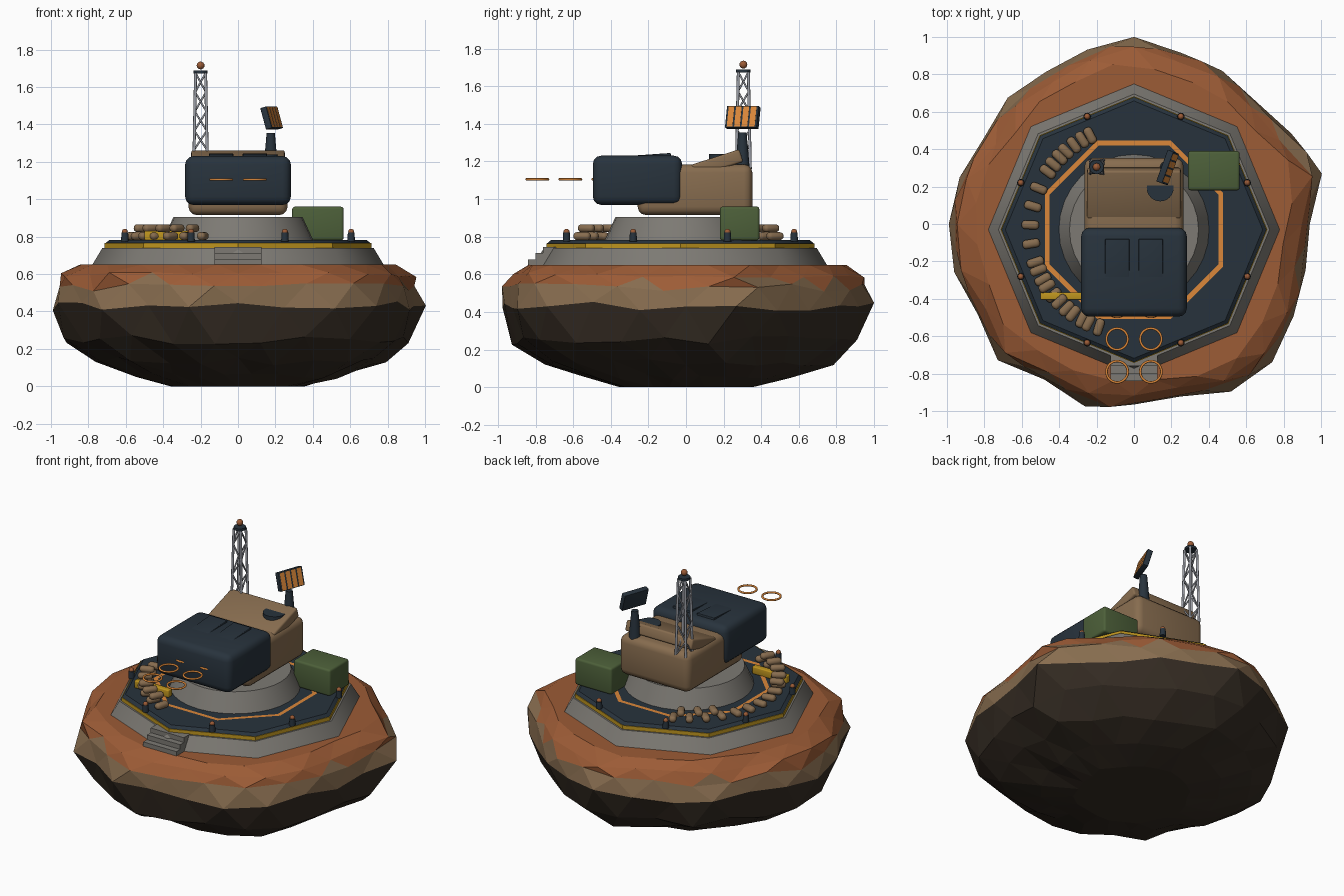
import bpy, bmesh, math, random
from math import sin, cos, pi, radians
from mathutils import Matrix, Vector, Euler

random.seed(4)
cube = bpy.data.objects.get("Cube")
if cube:
    bpy.data.objects.remove(cube)


def material(name, r, g, b):
    col = [(c / 255) ** 2.2 for c in (r, g, b)] + [1]
    m = bpy.data.materials.new(name)
    m.use_nodes = True
    m.diffuse_color = col
    m.node_tree.nodes["Principled BSDF"].inputs["Base Color"].default_value = col
    return m


RUST = material("rust earth", 155, 92, 57)
TAN = material("tan", 134, 108, 80)
DARK = material("dark rock", 56, 48, 40)
CONCRETE = material("concrete", 124, 121, 115)
NAVY = material("dark slate", 44, 54, 63)
ORANGE = material("orange", 218, 134, 60)
YELLOW = material("yellow", 190, 148, 36)
GREEN = material("green", 78, 96, 60)
STEEL = material("steel", 156, 159, 167)
CY = -0.03  # centre of the platform in y


def finish(name, bm, *mats, smooth=False):
    me = bpy.data.meshes.new(name)
    bm.to_mesh(me)
    bm.free()
    for m in mats:
        me.materials.append(m)
    ob = bpy.data.objects.new(name, me)
    bpy.context.collection.objects.link(ob)
    if smooth:
        shade(ob)
    return ob


def shade(ob):
    bpy.ops.object.select_all(action='DESELECT')
    ob.select_set(True)
    bpy.context.view_layer.objects.active = ob
    bpy.ops.object.shade_smooth_by_angle(angle=radians(40))


def box(name, loc, size, mat, bevel=0, rot=(0, 0, 0), segs=3):
    bm = bmesh.new()
    bmesh.ops.create_cube(bm, size=1)
    bmesh.ops.scale(bm, vec=size, verts=bm.verts)
    if bevel:
        bmesh.ops.bevel(bm, geom=bm.edges[:], offset=bevel, segments=segs,
                        profile=0.5, affect='EDGES')
    bm.transform(Matrix.Translation(loc) @ Euler(rot).to_matrix().to_4x4())
    return finish(name, bm, mat, smooth=bevel > 0)


def frustum(name, x, y, z0, z1, r0, r1, mat, segs=16):
    bm = bmesh.new()
    bmesh.ops.create_cone(bm, cap_ends=True, segments=segs, radius1=r0, radius2=r1,
                          depth=z1 - z0, matrix=Matrix.Translation((x, y, (z0 + z1) / 2)))
    return finish(name, bm, mat, smooth=True)


def ball(name, loc, r, mat):
    bm = bmesh.new()
    bmesh.ops.create_uvsphere(bm, u_segments=12, v_segments=8, radius=r,
                              matrix=Matrix.Translation(loc))
    return finish(name, bm, mat, smooth=True)


def ring(name, loc, r, thick, mat):
    bpy.ops.mesh.primitive_torus_add(location=loc, major_radius=r, minor_radius=thick,
                                     major_segments=32, minor_segments=10)
    ob = bpy.context.object
    ob.name = name
    ob.data.materials.append(mat)
    shade(ob)


# Rock: staggered rings that follow an irregular outline
OUTLINE = [.94, 1.04, .97, .925, .945, .95, 1, .965, .94, .955, .925, .965,
           .99, .995, .965, 1.03, .96, 1.01, .965, .955, 1.035, 1.045, .985, .95]
PROFILE = [(0, .36), (.055, .57), (.135, .78), (.25, .93), (.43, 1),
           (.53, .98), (.595, .945), (.65, .87)]
N = len(OUTLINE)
bm = bmesh.new()
rings = []
for k, (z, f) in enumerate(PROFILE):
    row = []
    wobble = .025 if 1 < k < 6 else .015 if k in (1, 6) else 0
    for i in range(N):
        half = k % 2
        a = 2 * pi * (i + half / 2) / N
        r = (OUTLINE[i] + OUTLINE[(i + half) % N]) / 2 * f
        if k != 4:
            r *= 1 + random.uniform(-.025, .02)
        row.append(bm.verts.new((r * cos(a), r * sin(a), z + random.uniform(-wobble, wobble))))
    rings.append(row)
for k in range(len(rings) - 1):
    lo, hi = rings[k], rings[k + 1]
    for i in range(N):
        j = (i + 1) % N
        if k % 2 == 0:
            bm.faces.new((lo[i], lo[j], hi[i]))
            bm.faces.new((lo[j], hi[j], hi[i]))
        else:
            bm.faces.new((lo[i], lo[j], hi[j]))
            bm.faces.new((lo[i], hi[j], hi[i]))
bm.faces.new(rings[0][::-1])
bm.faces.new(rings[-1])
bmesh.ops.recalc_face_normals(bm, faces=bm.faces[:])
for f in bm.faces:
    h = f.calc_center_median().z + random.uniform(-.025, .025)
    f.material_index = 0 if h > .545 else 1 if h > .4 else 2
finish("rock", bm, RUST, TAN, DARK)

# Octagonal platform
frustum("platform_base", 0, CY, .64, .74, .785, .725, CONCRETE, 8)
frustum("hazard_edge", 0, CY, .735, .765, .713, .713, YELLOW, 8)
frustum("deck", 0, CY, .762, .782, .712, .688, NAVY, 8)
frustum("pedestal", 0, CY, .775, .905, .405, .345, CONCRETE, 32)

# Painted octagonal line on the deck
bm = bmesh.new()
loops = [[bm.verts.new((r * cos(a), CY + r * sin(a), .785))
          for a in [pi / 8 + i * pi / 4 for i in range(8)]] for r in (.488, .516)]
for i in range(8):
    j = (i + 1) % 8
    bm.faces.new((loops[0][i], loops[1][i], loops[1][j], loops[0][j]))
finish("deck_line", bm, ORANGE)

# Entry steps
for i in range(3):
    top = .68 + i * .032
    front = -.84 + i * .04
    box("step", (0, (front - .66) / 2, (top + .65) / 2), (.25, -.66 - front, top - .65), CONCRETE)

# Deck lights
for i in range(8):
    a = pi / 8 + i * pi / 4
    x, y = .655 * cos(a), CY + .655 * sin(a)
    frustum("light_post", x, y, .775, .822, .02, .018, NAVY, 12)
    ball("light_bulb", (x, y, .826), .016, RUST)


# Sandbag wall
def sandbag(deg, z):
    a = radians(deg)
    box("sandbag", (.555 * cos(a), CY + .555 * sin(a), z), (.094, .047, .042), TAN,
        bevel=.019, rot=(0, 0, a + random.uniform(-.1, .1)))


for i in range(14):
    sandbag(115 + i * 10.4, .803)
for deg in (120, 131, 141, 203, 213, 224, 234, 244):
    sandbag(deg, .845)
box("barrier", (-.37, -.385, .806), (.26, .04, .05), YELLOW, bevel=.006)

# Supply crate
box("crate", (.427, .285, .87), (.275, .21, .18), GREEN, bevel=.014)

# Turret body with a sloping roof slab
box("turret_body", (0, .048, 1.05), (.53, .61, .27), TAN, bevel=.045)
box("roof_slab", (0, .165, 1.19), (.5, .27, .07), TAN, bevel=.012, rot=(radians(18), 0, 0))
frustum("hatch", .14, .193, 1.16, 1.24, .072, .072, NAVY, 24)

# Armoured housing at the front
box("housing", (0, -.258, 1.1), (.565, .475, .262), NAVY, bevel=.045)
for x in (-.09, .09):
    box("housing_plate", (x, -.24, 1.219), (.13, .32, .03), NAVY, bevel=.004,
        rot=(radians(4), 0, 0))

# Floating rings before the housing
for y in (-.79, -.615, -.44):
    for x in (-.09, .09):
        ring("muzzle_ring", (x, y, 1.105), .057, .0065, ORANGE)

# Lattice mast
bm = bmesh.new()
MX, MY, Z0, Z1, LEVELS = -.2, .305, 1.16, 1.675, 5


def corner(c, level):
    t = level / LEVELS
    w = .037 - .01 * t
    a = pi / 4 + c * pi / 2
    return Vector((MX + w * 1.41 * cos(a), MY + w * 1.41 * sin(a), Z0 + (Z1 - Z0) * t))


def beam(p, q, r):
    d = q - p
    m = Matrix.Translation((p + q) / 2) @ d.to_track_quat('Z', 'Y').to_matrix().to_4x4()
    bmesh.ops.create_cone(bm, cap_ends=False, segments=10, radius1=r, radius2=r,
                          depth=d.length, matrix=m)


for c in range(4):
    beam(corner(c, 0), corner(c, LEVELS), .008)
    for k in range(LEVELS):
        s = (k + c) % 2
        beam(corner(c + s, k), corner(c + 1 - s, k + 1), .005)
finish("mast", bm, STEEL, smooth=True)
frustum("mast_cap", MX, MY, 1.672, 1.688, .038, .038, NAVY, 16)
ball("mast_light", (MX, MY, 1.715), .021, RUST)

# Sensor panel on a post
frustum("sensor_post", .175, .3, 1.17, 1.355, .038, .022, NAVY, 16)
turn = Euler((0, radians(-16), radians(-20)))
centre = Vector((.18, .302, 1.434))
box("sensor_panel", centre, (.035, .18, .12), NAVY, bevel=.004, rot=turn)
for i in range(4):
    offset = Vector((.0145, (i - 1.5) * .042, 0))
    offset.rotate(turn)
    box("sensor_strip", centre + offset, (.008, .032, .112), ORANGE, rot=turn)
